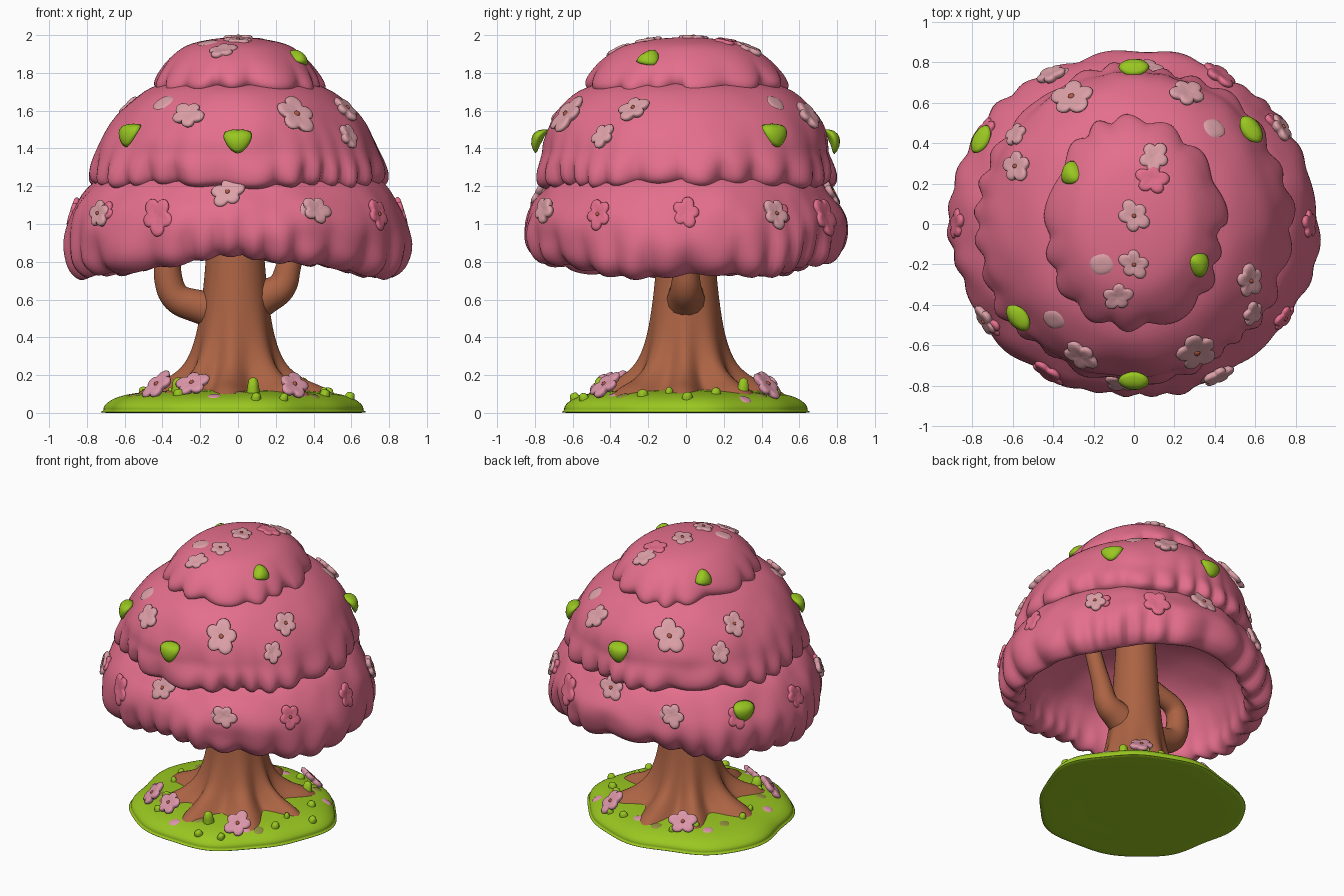
import bpy, bmesh, math, random
from math import sin, cos, pi, radians
from mathutils import Vector, Matrix, noise
from mathutils.bvhtree import BVHTree

if "Cube" in bpy.data.objects:
    bpy.data.objects.remove(bpy.data.objects["Cube"])

random.seed(4)


def material(name, rgb):
    m = bpy.data.materials.new(name)
    m.diffuse_color = (*rgb, 1)
    m.use_nodes = True
    m.node_tree.nodes["Principled BSDF"].inputs["Base Color"].default_value = m.diffuse_color
    return m


PINK = material("canopy pink", (0.78, 0.158, 0.265))
BARK = material("bark brown", (0.41, 0.125, 0.057))
GREEN = material("lime green", (0.32, 0.57, 0.015))
PALE = material("pale blossom", (0.71, 0.35, 0.385))
ROSE = material("fallen blossom", (0.72, 0.31, 0.40))
CORE = material("blossom centre", (0.46, 0.10, 0.06))
OLIVE = material("olive patch", (0.28, 0.27, 0.05))


def smooth_profile(pts, n):
    """Catmull-Rom resampling of (radius, height, lobe depth) points."""
    p = [Vector(q) for q in pts]
    out = []
    for i in range(len(p) - 1):
        a, b, c, d = p[max(i - 1, 0)], p[i], p[i + 1], p[min(i + 2, len(p) - 1)]
        for k in range(n):
            t = k / n
            out.append(0.5 * (2 * b + (c - a) * t + (2 * a - 5 * b + 4 * c - d) * t * t
                              + (3 * b - a - 3 * c + d) * t ** 3))
    return out + [p[-1]]


def lathe(name, profile, shape, mat, segs=96, n=4, matrix=Matrix()):
    """Turn a top-to-bottom profile; shape(angle, r, z, lobe) gives the point."""
    bm = bmesh.new()
    rings = []
    for r, z, a in smooth_profile(profile, n):
        rings.append([bm.verts.new(matrix @ Vector(shape(2 * pi * j / segs, max(r, 0), z, a)))
                      for j in range(segs)])
    for u, v in zip(rings, rings[1:]):
        for j in range(segs):
            k = (j + 1) % segs
            bm.faces.new((u[j], v[j], v[k], u[k]))
    bmesh.ops.remove_doubles(bm, verts=bm.verts, dist=1e-5)
    mesh = bpy.data.meshes.new(name)
    bm.to_mesh(mesh)
    bm.free()
    mesh.materials.append(mat)
    mesh.shade_smooth()
    ob = bpy.data.objects.new(name, mesh)
    bpy.context.collection.objects.link(ob)
    return ob


def tier(lobes, sy, seed, lift=0.0, widen=0.0):
    """Shape of a canopy tier: rounded lobes toward the hem, soft noise."""
    def shape(t, r, z, a):
        w = t + 0.10 * sin(3 * t + seed) + 0.06 * sin(5 * t + 2 * seed)
        bump = math.sqrt(sin(lobes * w / 2) ** 2 + 0.06) - 0.72
        big = sin(lobes * w / 4 + seed) * 0.25
        rr = r + a * (bump + big) if r > 0 else 0
        zz = z - 0.5 * a * (bump + 2 * big)
        zz += lift * sin(t) ** 4 * min(max((1.15 - z) / 0.35, 0), 1)
        k = noise.noise(Vector((5 * r * cos(t), 5 * r * sin(t), 5 * z + seed)))
        rr *= 1 + 0.022 * k
        y = sy + widen * min(max((z - 1.38) / 0.32, 0), 1)
        return rr * cos(t), rr * sin(t) * y, zz
    return shape


# Canopy: three overlapping skirts, the lowest hollow underneath
canopy = [
    lathe("canopy_top", [(0, 1.99, 0), (0.14, 1.978, 0), (0.27, 1.945, 0), (0.36, 1.88, .005),
                         (0.415, 1.81, .02), (0.44, 1.75, .04), (0.425, 1.71, .045),
                         (0.37, 1.70, .02)], tier(14, 1.2, 1.0), PINK, 168),
    lathe("canopy_middle", [(0.36, 1.76, 0), (0.49, 1.705, 0), (0.62, 1.60, 0), (0.715, 1.47, .005),
                            (0.762, 1.36, .015), (0.78, 1.28, .04), (0.765, 1.22, .05),
                            (0.70, 1.19, .03)], tier(26, 1.0, 2.3, 0, .14), PINK, 208),
    lathe("canopy_bottom", [(0.70, 1.26, 0), (0.785, 1.20, 0), (0.86, 1.10, .005),
                            (0.905, 0.98, .012), (0.91, 0.87, .03), (0.88, 0.77, .045),
                            (0.805, 0.72, .045), (0.75, 0.77, .02), (0.73, 0.90, .005),
                            (0.65, 1.07, 0), (0.45, 1.22, 0), (0.2, 1.29, 0), (0, 1.31, 0)],
          tier(28, 0.935, 4.1, 0.10), PINK, 208),
]


# Trunk with flared roots
def trunk_shape(t, r, z, a):
    ridge = cos(8 * (t + 0.06 * sin(3 * t)) + 0.3)
    rr = r + a * ridge
    return rr * cos(t) - 0.015, rr * sin(t), z + 0.25 * a * ridge


lathe("trunk", [(0.12, 1.36, 0), (0.14, 1.05, 0), (0.155, 0.82, 0), (0.175, 0.6, .001),
                (0.205, 0.4, .006), (0.25, 0.26, .018), (0.32, 0.175, .04), (0.41, 0.12, .06),
                (0.48, 0.07, .06)], trunk_shape, BARK, 128)


# Branches: tapered tubes
def branch(name, pts):
    cu = bpy.data.curves.new(name, 'CURVE')
    cu.dimensions, cu.bevel_depth, cu.bevel_resolution = '3D', 1, 5
    cu.use_fill_caps = True
    sp = cu.splines.new('NURBS')
    sp.points.add(len(pts) - 1)
    sp.use_endpoint_u, sp.order_u, sp.resolution_u = True, 3, 8
    for p, (x, z, r) in zip(sp.points, pts):
        p.co, p.radius = (x, 0, z, 1), r
    cu.materials.append(BARK)
    ob = bpy.data.objects.new(name, cu)
    bpy.context.collection.objects.link(ob)
    bpy.ops.object.select_all(action='DESELECT')
    ob.select_set(True)
    bpy.context.view_layer.objects.active = ob
    bpy.ops.object.convert(target='MESH')
    bpy.context.object.data.shade_smooth()


branch("left_branch", [(-.04, .52, .11), (-.20, .56, .09), (-.34, .60, .08), (-.38, .74, .075),
                       (-.36, .86, .07), (-.22, .91, .06), (-.10, .97, .05)])
branch("right_branch", [(.02, .55, .12), (.13, .61, .10), (.24, .66, .08), (.27, .79, .065),
                        (.33, .95, .055), (.42, 1.25, .05)])


# Grass mound with a wavy rim
def mound_shape(t, r, z, a):
    rr = r * (1 + 0.025 * sin(3 * t + 0.5) + 0.02 * sin(5 * t + 1) + 0.012 * sin(9 * t))
    return rr * cos(t) * 1.02 - 0.04 * r / 0.66, rr * sin(t) * 0.97, z


ground = lathe("grass_mound", [(0, .125, 0), (.3, .122, 0), (.5, .105, 0), (.6, .08, 0),
                               (.652, .045, 0), (.662, .015, 0), (.645, 0, 0), (.3, 0, 0),
                               (0, 0, 0)], mound_shape, GREEN, 128)


def surface(objs):
    verts, polys = [], []
    for o in objs:
        k = len(verts)
        verts += [v.co.copy() for v in o.data.vertices]
        polys += [[k + i for i in p.vertices] for p in o.data.polygons]
    return BVHTree.FromPolygons(verts, polys)


CROWN, SOIL = surface(canopy), surface([ground])


def frame(hit, spin=0.0, lift=0.0, normal=None):
    p, n = hit[0], normal or hit[1]
    rot = n.to_track_quat('Z', 'Y').to_matrix().to_4x4()
    return Matrix.Translation(p + n * lift) @ rot @ Matrix.Rotation(spin, 4, 'Z')


def on_crown(az, z=None, xy=None):
    """Hit the canopy from the side (azimuth, height) or from above (xy)."""
    if xy:
        h = CROWN.ray_cast(Vector((*xy, 5)), Vector((0, 0, -1)))
    else:
        d = Vector((cos(radians(az)), sin(radians(az)), 0))
        h = CROWN.ray_cast(d * 3 + Vector((0, 0, z)), -d)
    return h[0], (h[1] + (h[0] - Vector((0, 0, 0.9))).normalized()).normalized()


# Blossoms, leaves and spots
def petals(t, r, z, a):
    k = r * (.68 + .32 * abs(cos(2.5 * t)) ** .8) * (1 + .12 * sin(2 * t + 1))
    return k * cos(t), k * sin(t), z


def blossom(m, s, mat, core=True):
    lathe("blossom", [(0, .014, 0), (.45 * s, .018, 0), (.85 * s, .018, 0), (s, .004, 0),
                      (.85 * s, -.015, 0)], petals, mat, 40, 2, m)
    if core:
        spot("blossom_centre", m @ Matrix.Translation((0, 0, .015)), .15 * s, CORE, .008)


def spot(name, m, s, mat, h=.004):
    lathe(name, [(0, h, 0), (.7 * s, h * .8, 0), (s, -.004, 0)],
          lambda t, r, z, a: (r * (1 + .12 * sin(2 * t)) * cos(t), r * sin(t), z), mat, 20, 2, m)


def leaf(m, s=.075):
    lathe("leaf", [(0, .03, 0), (.6 * s, .024, 0), (s, 0, 0), (.6 * s, -.02, 0), (0, -.03, 0)],
          lambda t, r, z, a: (r * cos(t) * (1 + .2 * sin(t)), r * sin(t) * (.95 - .1 * sin(t)),
                              z - 5 * (r * sin(t)) ** 2), GREEN, 28, 2, m)


# Middle and bottom skirts: (azimuth, height, size, material, centre), repeated on the far side
SIDE = [(296, 1.57, .115, PALE, 1), (334, 1.60, .085, PALE, 1), (248, 1.57, .09, PALE, 0),
        (323, 1.46, .07, PALE, 0), (266, 1.16, .09, PALE, 1),
        (299, 1.07, .08, PALE, 0), (213, 1.05, .08, PALE, 1), (240, 1.04, .10, PINK, 0),
        (328, 1.05, .08, PINK, 1), (0, 1.06, .08, PINK, 0), (35, 1.05, .07, PINK, 0)]
for half in (0, 180):
    for az, z, s, mat, core in SIDE:
        blossom(frame(on_crown(az + half, z), random.uniform(0, 6),
                      .010 if mat == PALE else -.004), s, mat, core)
    spot("flat_petal", frame(on_crown(230 + half, 1.64), 0, .006), .055, PALE)
    spot("flat_petal", frame(on_crown(296 + half, 1.08), 0, .008), .045, PALE)
    for az, z in ((270, 1.44), (219, 1.47)):
        leaf(frame(on_crown(az + half, z), 0, .035))
leaf(frame(on_crown(151, 1.08), 0, .025))

# Crown top, placed from above
for x, y, s, core in [(.1, .33, .08, 0), (0, .04, .08, 1), (0, -.2, .075, 1),
                      (-.08, -.36, .075, 0)]:
    blossom(frame(on_crown(0, xy=(x, y)), random.uniform(0, 6), -.008), s, PALE, core)
spot("flat_petal", frame(on_crown(0, xy=(-.16, -.2)), 0, .004), .055, PALE)
blossom(frame(on_crown(0, xy=(.09, .22)), 0, -.008), .08, PINK, 0)
for x, y in ((-.31, .25), (.32, -.2)):
    leaf(frame(on_crown(0, xy=(x, y)), 1, .005), .062)


# Things lying on the grass
def on_soil(x, y):
    return SOIL.ray_cast(Vector((x, y, 2)), Vector((0, 0, -1)))


for x, y in ((.27, -.39), (-.39, -.33), (-.22, -.40), (.27, .39), (-.25, .39)):
    tilt = Vector((x * 1.6, y * 1.6, .7)).normalized()
    blossom(frame(on_soil(x, y), random.uniform(0, 6), .06, tilt), .09, ROSE)
for i in range(26):
    t, r = 2 * pi * (i + random.random() * .6) / 26, random.uniform(.46, .60)
    m = frame(on_soil(r * cos(t), r * sin(t)))
    kind = i % 4
    if kind < 2:
        spot("grass_bud", m, random.uniform(.02, .03), GREEN, .03)
    else:
        spot("fallen_petal" if kind == 2 else "soil_patch", m, .038,
             ROSE if kind == 2 else OLIVE)
for x, y, s in ((-.31, -.36, .04), (.08, -.45, .035), (.34, .3, .035)):
    spot("grass_tuft", frame(on_soil(x, y)), s, GREEN, .08)
